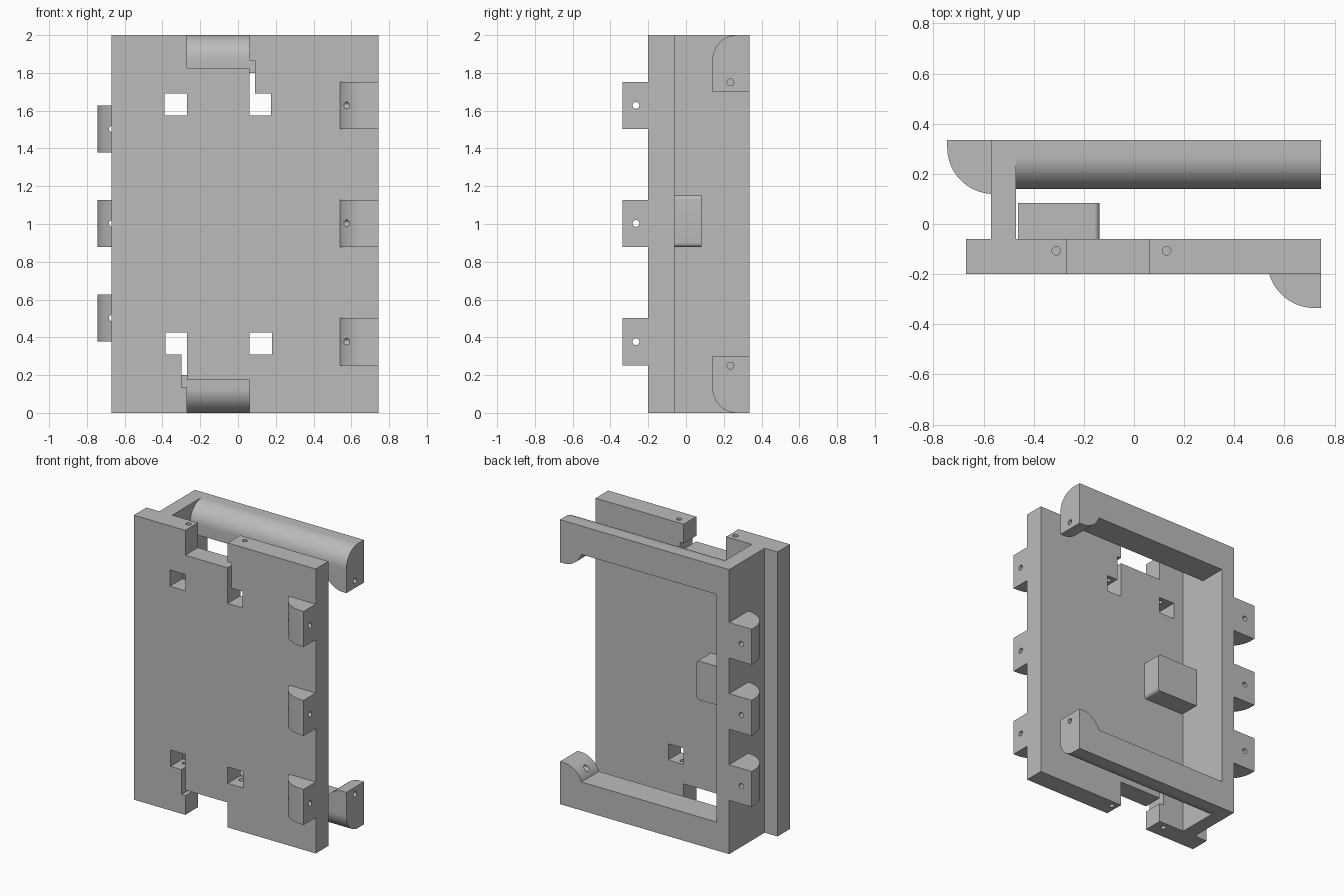
import bpy
import bmesh
from math import sin, cos, radians, sqrt
from mathutils import Vector

if "Cube" in bpy.data.objects:
    bpy.data.objects.remove(bpy.data.objects["Cube"])

grey = bpy.data.materials.new("plain grey")
GREY = (0.5, 0.5, 0.5, 1)
grey.use_nodes = True
grey.diffuse_color = GREY
grey.node_tree.nodes["Principled BSDF"].inputs["Base Color"].default_value = GREY

# Places a profile point (u, v) at depth d along the extrusion axis
PLACE = {
    "x": lambda u, v, d: Vector((d, u, v)),
    "y": lambda u, v, d: Vector((u, d, v)),
    "z": lambda u, v, d: Vector((u, v, d)),
}


def prism(name, points, axis, start, end):
    """Extrude a 2D profile along an axis."""
    place = PLACE[axis]
    bm = bmesh.new()
    face = bm.faces.new([bm.verts.new(place(u, v, start)) for u, v in points])
    grown = bmesh.ops.extrude_face_region(bm, geom=[face])["geom"]
    moved = [g for g in grown if isinstance(g, bmesh.types.BMVert)]
    bmesh.ops.translate(bm, verts=moved, vec=place(0, 0, end - start))
    bmesh.ops.recalc_face_normals(bm, faces=bm.faces)
    mesh = bpy.data.meshes.new(name)
    bm.to_mesh(mesh)
    bm.free()
    mesh.materials.append(grey)
    obj = bpy.data.objects.new(name, mesh)
    bpy.context.collection.objects.link(obj)
    return obj


def rect(u0, u1, v0, v1):
    return [(u0, v0), (u1, v0), (u1, v1), (u0, v1)]


def arc(cu, cv, r, a0, a1, n=20):
    angles = [radians(a0 + (a1 - a0) * i / n) for i in range(n + 1)]
    return [(cu + r * cos(a), cv + r * sin(a)) for a in angles]


def rod(u, v, r, axis, start, end):
    return prism("hole_cutter", arc(u, v, r, 0, 345, 23), axis, start, end)


def activate(obj):
    bpy.ops.object.select_all(action="DESELECT")
    obj.select_set(True)
    bpy.context.view_layer.objects.active = obj


def cut(obj, *cutters):
    """Subtract cutters, then throw them away."""
    for cutter in cutters:
        mod = obj.modifiers.new("cut", "BOOLEAN")
        mod.operation = "DIFFERENCE"
        mod.solver = "EXACT"
        mod.object = cutter
        activate(obj)
        bpy.ops.object.modifier_apply(modifier=mod.name)
        bpy.data.objects.remove(cutter)


def finish(obj):
    activate(obj)
    bpy.ops.object.shade_smooth_by_angle(angle=radians(30))


LEFT, WALL_IN, WALL_OUT = 0.745, -0.47, -0.57
FRONT, PLATE_BACK, BACK = -0.2, -0.06, 0.335
parts = []

# Main plate with edge notches, window slots and screw holes
plate = prism("main_plate", rect(-0.67, LEFT, FRONT, PLATE_BACK), "z", 0, 2)
notch = [(-0.27, 2.1), (-0.27, 1.825), (0.06, 1.825), (0.06, 1.575),
         (0.175, 1.575), (0.175, 1.69), (0.09, 1.69), (0.09, 1.865),
         (0.06, 1.865), (0.06, 2.1)]
window = rect(-0.39, -0.27, 1.575, 1.69)


def half_turn(points):
    return [(-0.21 - u, 2 - v) for u, v in points]


for shape in (notch, window):
    for outline in (shape, half_turn(shape)):
        cut(plate, prism("slot_cutter", outline, "y", -0.4, 0.1))
for x in (-0.31, 0.13):
    cut(plate, rod(x, -0.107, 0.017, "z", 1.63, 2.1),
        rod(-0.21 - x, -0.107, 0.017, "z", -0.1, 0.37))
parts.append(plate)

# Side wall
parts.append(prism("side_wall", rect(WALL_OUT, WALL_IN, PLATE_BACK, BACK), "z", 0, 2))

# Top and bottom rails with rounded outer edge, and the end lugs
rail = [(BACK, 1.8), (BACK, 2)] + arc(0.27, 1.87, 0.13, 90, 180) + [(0.14, 1.8)]
lug_r = 0.15
lug_half = sqrt(lug_r ** 2 - 0.05 ** 2)
lug = [(LEFT, 1.8), (0.72 - lug_half, 1.8)]
lug += arc(0.72, 1.85, lug_r, 202, 270, 14) + [(LEFT, 1.7)]
for side in ("top", "bottom"):
    def flip(points):
        return points if side == "top" else [(u, 2 - v) for u, v in points]
    parts.append(prism(side + "_rail", flip(rail), "x", WALL_IN, LEFT))
    end_lug = prism(side + "_end_lug", flip(lug), "y", 0.14, BACK)
    hole_z = flip([(0, 1.75)])[0][1]
    cut(end_lug, rod(0.235, hole_z, 0.018, "x", 0.4, 0.9))
    parts.append(end_lug)

# Rounded lugs on the front edge, drilled sideways
front_lug = [(LEFT, FRONT)] + arc(0.72, -0.147, 0.188, 196.5, 270) + [(LEFT, -0.335)]
for i, z in enumerate((0.377, 1.003, 1.628)):
    obj = prism(f"front_lug_{i + 1}", front_lug, "z", z - 0.125, z + 0.125)
    cut(obj, rod(-0.265, z, 0.018, "x", 0.4, 0.9))
    parts.append(obj)

# Rounded lugs on the side wall, drilled front to back
side_lug = [(WALL_OUT, BACK), (-0.745, BACK)] + arc(-0.56, 0.305, 0.185, 180, 267)
for i, z in enumerate((0.503, 1.003, 1.503)):
    obj = prism(f"side_lug_{i + 1}", side_lug, "z", z - 0.125, z + 0.125)
    cut(obj, rod(-0.665, z, 0.018, "y", 0, 0.5))
    parts.append(obj)

# Small inner block with rounded free corners
block = [(-0.462, 1.15), (-0.462, 0.88)]
block += arc(-0.16, 0.9, 0.022, 270, 360, 8) + arc(-0.16, 1.13, 0.022, 0, 90, 8)
parts.append(prism("inner_block", block, "y", PLATE_BACK, 0.083))

for part in parts:
    finish(part)
